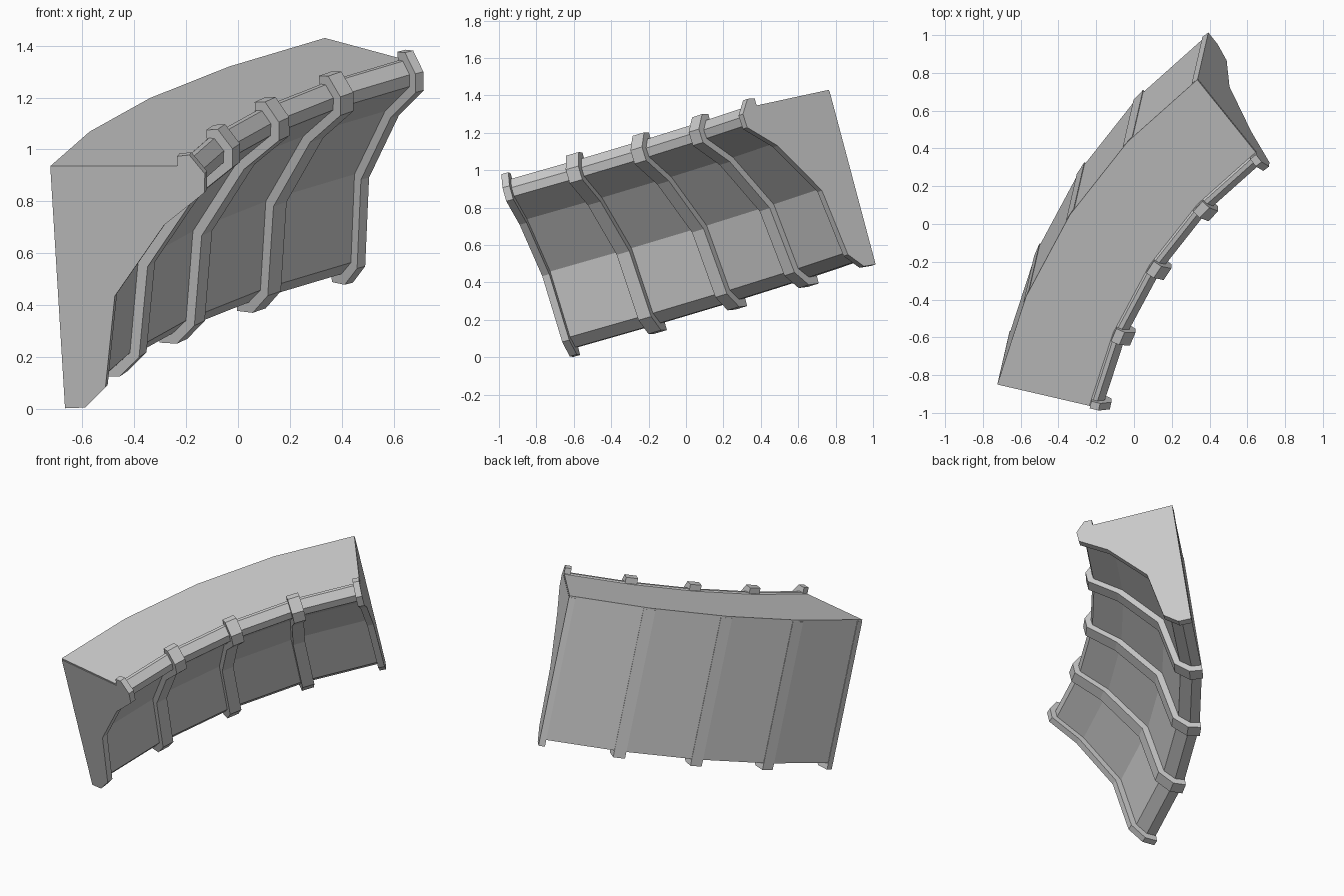
import bpy, bmesh, math
from mathutils import Vector

if "Cube" in bpy.data.objects:
    bpy.data.objects.remove(bpy.data.objects["Cube"])

# Tilted frame of the arc: centre, outward axis, axis along the run, axis up
CENTRE = Vector((2.17, -1.518, 0.935))
UP = Vector((-0.059, -0.257, 0.966)).normalized()
OUT = Vector((-0.974, 0.225, 0.0))
OUT = (OUT - UP * OUT.dot(UP)).normalized()
ALONG = OUT.cross(UP)
if ALONG.y < 0:
    ALONG = -ALONG
RADIUS, SWEEP, SEGMENTS = 2.97, math.radians(39.2), 4

# Profiles: (distance inward from back wall, depth below top)
WALL = [(0, 0), (.50, 0), (.51, -.008), (.533, -.008), (.57, .04), (.565, .088),
        (.40, .215), (.182, .505), (.125, .868), (.06, .925), (0, .925)]
RIB = [(0, .01), (.505, .01), (.505, -.04), (.553, -.045), (.61, .03), (.605, .105),
       (.437, .235), (.224, .52), (.165, .885), (.08, .965), (0, .968)]


def section(profile, angle, shift=0.0):
    """Profile placed on the arc at an angle, slid along the tangent."""
    radial = OUT * math.cos(angle) + ALONG * math.sin(angle)
    tangent = ALONG * math.cos(angle) - OUT * math.sin(angle)
    return [CENTRE + radial * (RADIUS - s) + tangent * shift - UP * d for s, d in profile]


def loft(name, sections):
    """Solid skinned through matching closed sections."""
    bm = bmesh.new()
    rings = [[bm.verts.new(p) for p in sec] for sec in sections]
    n = len(rings[0])
    for a, b in zip(rings, rings[1:]):
        for i in range(n):
            j = (i + 1) % n
            bm.faces.new((a[i], a[j], b[j], b[i]))
    bm.faces.new(rings[0])
    bm.faces.new(rings[-1])
    bmesh.ops.recalc_face_normals(bm, faces=bm.faces)
    mesh = bpy.data.meshes.new(name)
    bm.to_mesh(mesh)
    bm.free()
    obj = bpy.data.objects.new(name, mesh)
    bpy.context.collection.objects.link(obj)
    return obj


# Curved wall with overhanging cornice
angles = [SWEEP * i / SEGMENTS for i in range(SEGMENTS + 1)]
loft("curved_wall", [section(WALL, a) for a in angles])

# Ribs at every joint, narrower at both ends
for i, a in enumerate(angles):
    start, end = -0.038, 0.038
    if i == 0:
        start = -0.002
    if i == SEGMENTS:
        end = 0.002
    loft(f"rib_{i + 1}", [section(RIB, a, start), section(RIB, a, end)])
